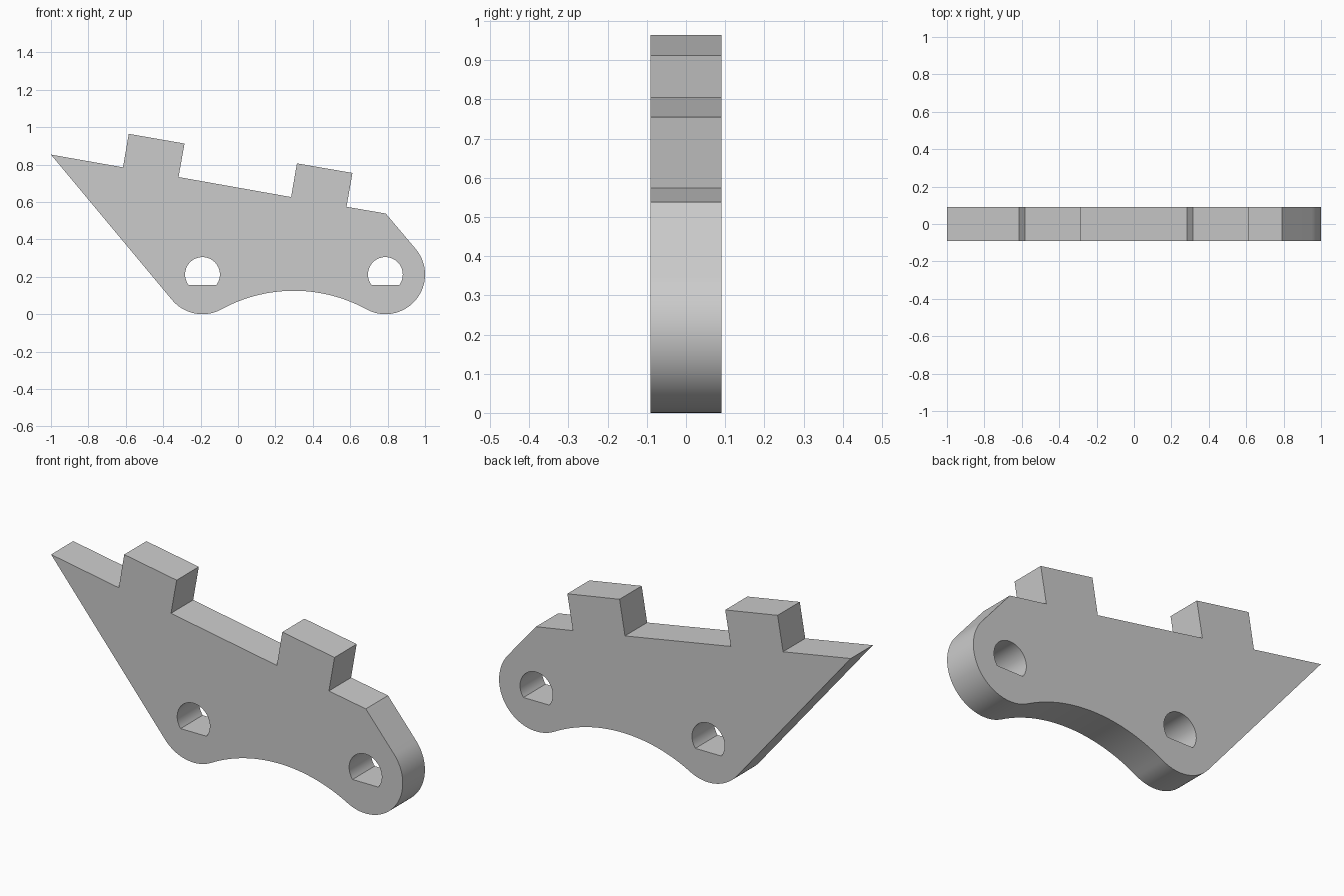
import bpy, bmesh, math
from mathutils import Vector

if "Cube" in bpy.data.objects:
    bpy.data.objects.remove(bpy.data.objects["Cube"])

THICK = 0.18
R = 0.212                      # lobe radius
HOLE_R, HOLE_FLAT = 0.093, -0.057
LEFT, RIGHT = Vector((-0.19, R)), Vector((0.788, R))


def arc(c, r, a0, a1, n):
    """Points on a circle from angle a0 to a1."""
    return [c + r * Vector((math.cos(a0 + (a1 - a0) * i / n),
                            math.sin(a0 + (a1 - a0) * i / n)))
            for i in range(n + 1)]


def angle(v):
    return math.atan2(v.y, v.x)


def tangent_angle(p, c, side):
    """Angle on the lobe where the line from p touches it."""
    d = p - c
    return angle(d) + side * math.acos(R / d.length)


# Stepped top edge with two tabs, listed from right to left
top = [Vector(p) for p in [
    (0.79, 0.538), (0.58, 0.574), (0.612, 0.755), (0.315, 0.806),
    (0.284, 0.626), (-0.318, 0.733), (-0.286, 0.912), (-0.584, 0.964),
    (-0.615, 0.785), (-1.0, 0.853)]]

# Concave underside circle touching both lobes
mid = (LEFT + RIGHT) / 2
half, crest = RIGHT.x - mid.x, 0.125
k = crest + R
cz = (k * k - half * half - R * R) / (2 * (k - R))
belly = Vector((mid.x, cz))
to_left, to_right = angle(LEFT - belly), angle(RIGHT - belly)

# Whole outline, counterclockwise
a_left = tangent_angle(top[-1], LEFT, 1) % (2 * math.pi)
a_right = tangent_angle(top[0], RIGHT, -1)
outline = list(top)
outline += arc(LEFT, R, a_left, to_left + math.pi, 24)
outline += arc(belly, crest - cz, to_left, to_right, 40)[1:-1]
outline += arc(RIGHT, R, to_right - math.pi, a_right, 40)

# D-shaped bolt holes with a flat bottom
a_flat = math.asin(HOLE_FLAT / HOLE_R)
holes = [arc(c, HOLE_R, a_flat, math.pi - a_flat, 40) for c in (LEFT, RIGHT)]

# Fill the profile and extrude it through the thickness
bm = bmesh.new()
for loop in [outline] + holes:
    vs = [bm.verts.new((p.x, -THICK / 2, p.y)) for p in loop]
    for i, v in enumerate(vs):
        bm.edges.new((v, vs[(i + 1) % len(vs)]))
bmesh.ops.triangle_fill(bm, edges=bm.edges[:], use_beauty=True, normal=(0, -1, 0))
ext = bmesh.ops.extrude_face_region(bm, geom=bm.faces[:], use_keep_orig=True)
bmesh.ops.translate(bm, vec=(0, THICK, 0),
                    verts=[g for g in ext["geom"] if isinstance(g, bmesh.types.BMVert)])
bmesh.ops.recalc_face_normals(bm, faces=bm.faces[:])
mesh = bpy.data.meshes.new("bracket_plate")
bm.to_mesh(mesh)
bm.free()

plate = bpy.data.objects.new("bracket_plate", mesh)
bpy.context.collection.objects.link(plate)

# Plain grey material
mat = bpy.data.materials.new("light_grey")
mat.use_nodes = True
grey = (0.6, 0.6, 0.6, 1)
mat.diffuse_color = grey
mat.node_tree.nodes["Principled BSDF"].inputs["Base Color"].default_value = grey
mesh.materials.append(mat)

bpy.context.view_layer.objects.active = plate
plate.select_set(True)
bpy.ops.object.shade_smooth_by_angle(angle=math.radians(25))
